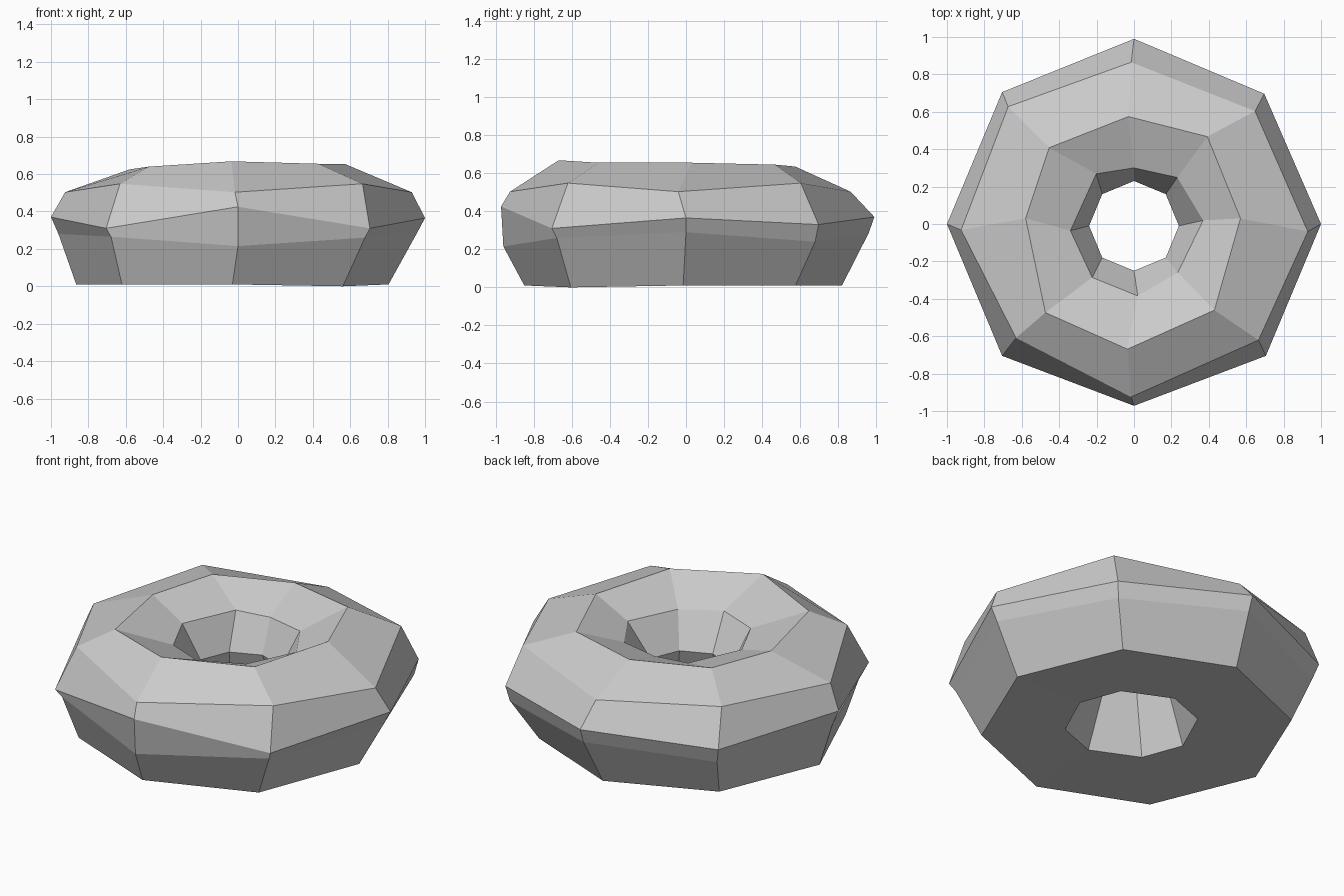
import bpy
import bmesh
from math import cos, sin, radians

cube = bpy.data.objects.get("Cube")
if cube:
    bpy.data.objects.remove(cube, do_unlink=True)

SPOKES = 8


def per_spoke(value):
    """Expand a single value, or a short repeating pattern, to every spoke."""
    pattern = value if isinstance(value, (list, tuple)) else [value]
    return [pattern[i % len(pattern)] for i in range(SPOKES)]


def add_ring(bm, radius, height, twist=0, shift=(0, 0)):
    """One uneven eight-sided loop around the vertical axis."""
    loop = []
    spokes = zip(per_spoke(radius), per_spoke(height), per_spoke(twist))
    for i, (r, z, turn) in enumerate(spokes):
        angle = radians(i * 360 / SPOKES + turn)
        loop.append(bm.verts.new((r * cos(angle) + shift[0],
                                  r * sin(angle) + shift[1], z)))
    return loop


def bridge(bm, lower, upper):
    """Join two neighbouring loops with a band of faces."""
    for i in range(SPOKES):
        j = (i + 1) % SPOKES
        bm.faces.new((lower[i], lower[j], upper[j], upper[i]))


def make_material(name, colour):
    mat = bpy.data.materials.new(name)
    mat.use_nodes = True
    mat.diffuse_color = colour
    for node in mat.node_tree.nodes:
        if node.type == 'BSDF_PRINCIPLED':
            node.inputs["Base Color"].default_value = colour
    return mat


bm = bmesh.new()

# Loops run up the outside, over the crest and down through the hole
foot = add_ring(bm, radius=.835, shift=(-.03, -.015),
                height=[.01, .01, .01, .01, .01, .01, .01, 0])
belly = add_ring(bm, radius=.96,
                 height=[.29, .24, .285, .24, .28, .265, .215, .26])
rim = add_ring(bm, radius=[1, .985, .99, .997, 1, .997, .972, .997],
               height=[.365, .33, .37, .33, .37, .31, .425, .31])
shoulder = add_ring(bm, radius=[.93, .885, .865, .92, .925, .877, .925, .91],
                    height=[.503, .548],
                    twist=[-2.5, -2, 1, 2, 2, -1, -1, 2])
crest = add_ring(bm, radius=[.57, .61, .575, .61, .58, .67, .67, .63],
                 height=[.655, .645, .635, .635, .625, .64, .668, .655],
                 twist=[3, 5, 3, 3, -3, 0, -3, -2])
throat = add_ring(bm, radius=[.37, .34, .3, .336, .342, .363, .385, .35],
                  height=.543,
                  twist=[3, 2, 0, -8, 6, 7, 3, -3])
neck = add_ring(bm, radius=.24, height=.345, shift=(0, -.01))
hole = add_ring(bm, radius=.36, height=.01, twist=[0, -4], shift=(.01, -.01))

loops = [foot, belly, rim, shoulder, crest, throat, neck, hole]
for lower, upper in zip(loops, loops[1:] + loops[:1]):
    bridge(bm, lower, upper)
bmesh.ops.recalc_face_normals(bm, faces=bm.faces)

mesh = bpy.data.meshes.new("faceted_ring")
bm.to_mesh(mesh)
bm.free()
mesh.materials.append(make_material("stone_grey", (.6, .6, .6, 1)))
ring = bpy.data.objects.new("faceted_ring", mesh)
bpy.context.collection.objects.link(ring)
